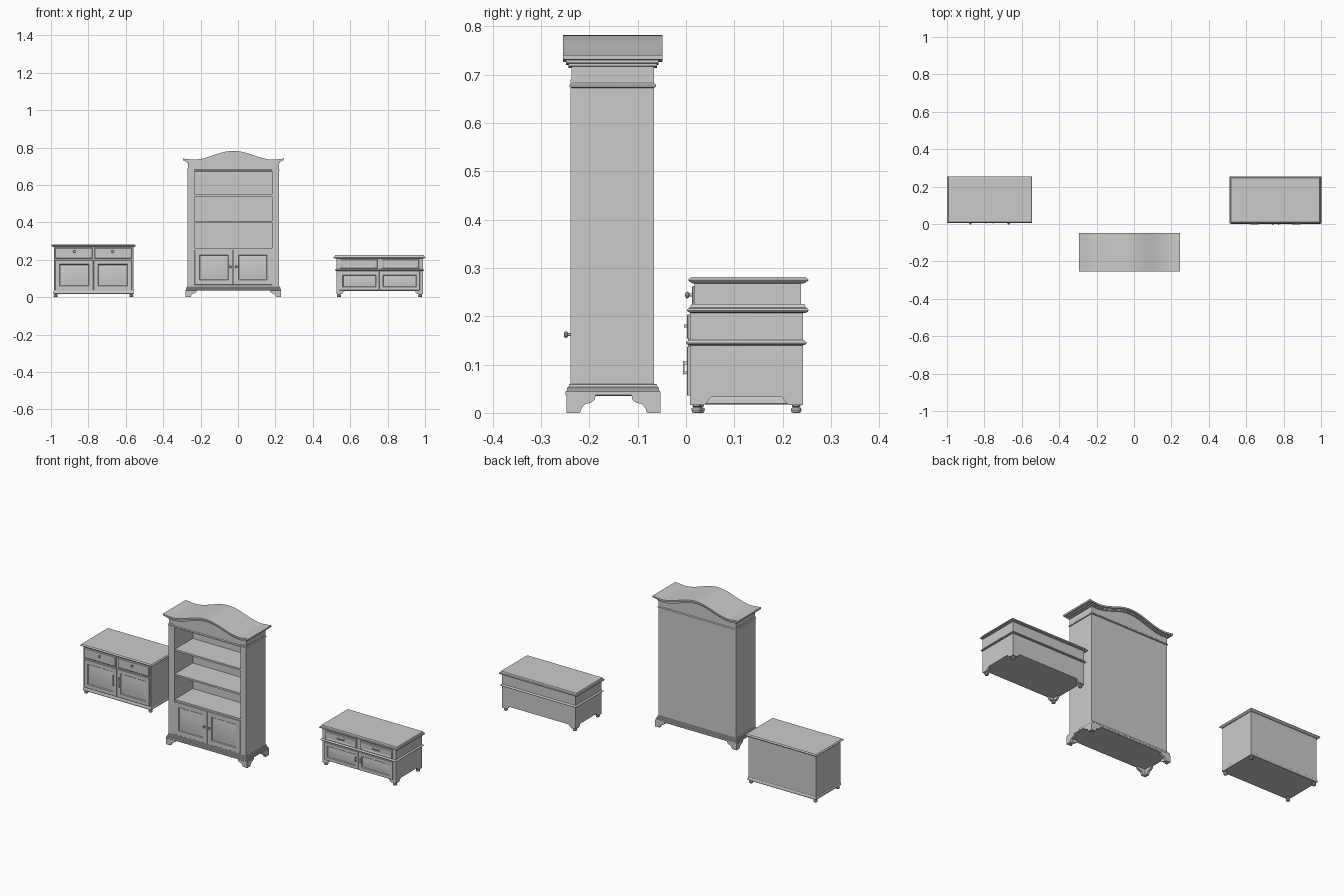
import bpy, bmesh, math

if "Cube" in bpy.data.objects:
    bpy.data.objects.remove(bpy.data.objects["Cube"])


def make(name, verts, faces):
    me = bpy.data.meshes.new(name)
    me.from_pydata(verts, [], faces)
    bm = bmesh.new()
    bm.from_mesh(me)
    bmesh.ops.recalc_face_normals(bm, faces=bm.faces)
    bm.to_mesh(me)
    bm.free()
    ob = bpy.data.objects.new(name, me)
    bpy.context.collection.objects.link(ob)
    return ob


def loft(name, rings):
    n = len(rings[0])
    verts = [v for r in rings for v in r]
    faces = [(k*n+i, k*n+(i+1) % n, (k+1)*n+(i+1) % n, (k+1)*n+i)
             for k in range(len(rings)-1) for i in range(n)]
    last = (len(rings)-1)*n
    faces += [tuple(range(n)), tuple(range(last, last+n))]
    return make(name, verts, faces)


def moulding(name, x0, x1, y0, y1, prof):
    """Rectangular stack: prof holds (outward offset, z)."""
    return loft(name, [[(x0-o, y0-o, z), (x1+o, y0-o, z), (x1+o, y1+o, z), (x0-o, y1+o, z)]
                       for o, z in prof])


def box(name, x0, x1, y0, y1, z0, z1):
    return moulding(name, x0, x1, y0, y1, [(0, z0), (0, z1)])


def panel(name, x0, x1, z0, z1, prof):
    """Front panel: prof holds (inward inset, y)."""
    return loft(name, [[(x0+i, y, z0+i), (x1-i, y, z0+i), (x1-i, y, z1-i), (x0+i, y, z1-i)]
                       for i, y in prof])


def door(name, x0, x1, z0, z1, y, back, frame):
    return panel(name, x0, x1, z0, z1, [(0, back), (0, y+.001), (.001, y), (frame, y),
                                        (frame+.003, y+.004), (frame+.006, y+.004), (frame+.014, y+.002)])


def lathe(name, prof, place, n=20):
    return loft(name, [[place(r*math.cos(a*math.tau/n), r*math.sin(a*math.tau/n), h)
                        for a in range(n)] for r, h in prof])


def bun_feet(name, xs, ys):
    prof = [(.006, 0), (.009, .001), (.011, .006), (.010, .010), (.006, .012), (.009, .014), (.009, .019)]
    for x in xs:
        for y in ys:
            lathe(name, prof, lambda a, b, h: (x+a, y+b, h))


def knob(name, x, y, z):
    lathe(name, [(.003, 0), (.003, .005), (.006, .007), (.007, .010), (.005, .013), (.001, .014)],
          lambda a, b, h: (x+a, y-h, z+b), 16)


def pull(name, x, y, z, half, vertical):
    w, t = (.003, half) if vertical else (half, .003)
    box(name + "_bar", x-w, x+w, y-.008, y-.005, z-t, z+t)
    for s in (-1, 1):
        cx, cz = (x, z+s*(half-.004)) if vertical else (x+s*(half-.004), z)
        box(name + "_post", cx-.003, cx+.003, y-.006, y+.001, cz-.003, cz+.003)


def brackets(name, x0, x1, y0, y1, prof, t):
    """Bracket feet at four corners, profile (distance from corner, z)."""
    for x, sx in ((x0, 1), (x1, -1)):
        for y, sy in ((y0, 1), (y1, -1)):
            loft(name, [[(x+sx*u, y+sy*d, z) for u, z in prof] for d in (0, t)])
            loft(name, [[(x+sx*d, y+sy*u, z) for u, z in prof] for d in (0, t)])


# ---------- Bookcase ----------
CX = -.025
X0, X1, Y0, Y1 = -.269, .219, -.239, -.066
brackets("bookcase_foot", -.281, .231, -.247, -.053,
         [(0, 0), (.028, 0), (.031, .010), (.038, .018), (.050, .021), (.058, .027), (.060, .037), (0, .037)], .014)
moulding("bookcase_base", X0, X1, Y0, Y1+.003,
         [(.008, .035), (.010, .037), (.010, .044), (.007, .047), (.007, .052), (.004, .054), (.003, .059), (0, .060)])
for s, a, b in (("left", X0, -.233), ("right", .183, X1)):
    box("bookcase_side_" + s, a, b, Y0, Y1, .055, .69)
box("bookcase_back", -.234, .184, -.074, Y1, .055, .69)
for z in (.060, .258, .403, .543):
    box("bookcase_shelf", -.234, .184, Y0+.003, -.072, z-.005, z+.005)
for s, a, b, k in (("left", -.232, CX-.0008, -.041), ("right", CX+.0008, .182, -.009)):
    door("bookcase_door_" + s, a, b, .066, .252, Y0, Y0+.012, .026)
    knob("bookcase_knob_" + s, k, Y0, .162)


# Arched crown layers share one ogee curve
def arch(x):
    t = abs(x-CX)/.27
    return .735 + .0235*(1+math.cos(math.pi*min(t/.8, 1))) + .006*max(0, (t-.8)/.2)


def crown(name, half, y0, y1, top, bottom):
    xs = [CX-half+2*half*i/32 for i in range(33)]
    rings = []
    for x in xs:
        hi = arch(x)-top
        lo = bottom if bottom > .5 else arch(x)-bottom
        rings.append([(x, y0, lo), (x, y1, lo), (x, y1, hi), (x, y0, hi)])
    return loft(name, rings)


crown("crown_frieze", .243, -.237, Y1, .014, .682)
crown("crown_lower_moulding", .249, -.243, -.060, .013, .021)
crown("crown_middle_moulding", .257, -.248, -.057, .008, .015)
crown("crown_top", .270, -.255, -.049, 0, .009)
moulding("frieze_bead", X0, X1, Y0+.002, Y1,
         [(0, .673), (.004, .675), (.004, .679), (0, .683)])

# ---------- Left sideboard ----------
SX = -.7725
bun_feet("sideboard_foot", (-.975, -.570), (.028, .228))
box("sideboard_body", -.985, -.560, .018, .238, .030, .272)
moulding("sideboard_plinth", -.985, -.560, .018, .238,
         [(.001, .017), (.003, .019), (.003, .028), (.001, .033), (0, .034)])
moulding("sideboard_top", -.985, -.560, .018, .240,
         [(.004, .268), (.008, .270), (.012, .273), (.0135, .275), (.0125, .277), (.009, .279), (.008, .281)])
for s in (-1, 1):
    x0, x1 = sorted((SX+s*.001, SX+s*.205))
    door("sideboard_door", x0, x1, .038, .198, .012, .020, .022)
    x0, x1 = sorted((SX+s*.006, SX+s*.205))
    panel("sideboard_drawer", x0, x1, .206, .263, [(0, .02), (0, .015), (.003, .012)])
    knob("sideboard_knob", SX+s*.102, .012, .244)
    pull("sideboard_pull", SX+s*.019, .012, .127, .028, True)

# ---------- Right sideboard ----------
RX = .757
bun_feet("chest_foot", (.540, .974), (.022, .228))
box("chest_body", .526, .988, .008, .242, .033, .210)
brackets("chest_apron", .526, .988, .008, .242,
         [(0, .016), (.028, .016), (.034, .020), (.042, .031), (.046, .034), (0, .034)], .012)
moulding("chest_waist_moulding", .526, .988, .008, .242,
         [(0, .140), (.006, .142), (.008, .145), (.006, .148), (0, .151)])
moulding("chest_top", .522, .990, .014, .242,
         [(.004, .207), (.010, .209), (.012, .212), (.010, .216), (.006, .218), (.004, .223), (.003, .225)])
for s in (-1, 1):
    x0, x1 = sorted((RX+s*.001, RX+s*.215))
    door("chest_door", x0, x1, .036, .137, .002, .010, .018)
    pull("chest_door_pull", RX+s*.015, .002, .093, .014, True)
    x0, x1 = sorted((RX+s*.012, RX+s*.210))
    panel("chest_drawer", x0, x1, .153, .204, [(0, .01), (0, .004), (.002, .002), (.008, .002), (.011, .004)])
    pull("chest_drawer_pull", RX+s*.111, .004, .180, .022, False)

# Smooth the curved parts while keeping crisp edges
for ob in bpy.context.collection.objects:
    ob.select_set(True)
    bpy.context.view_layer.objects.active = ob
bpy.ops.object.shade_smooth_by_angle(angle=math.radians(30))
